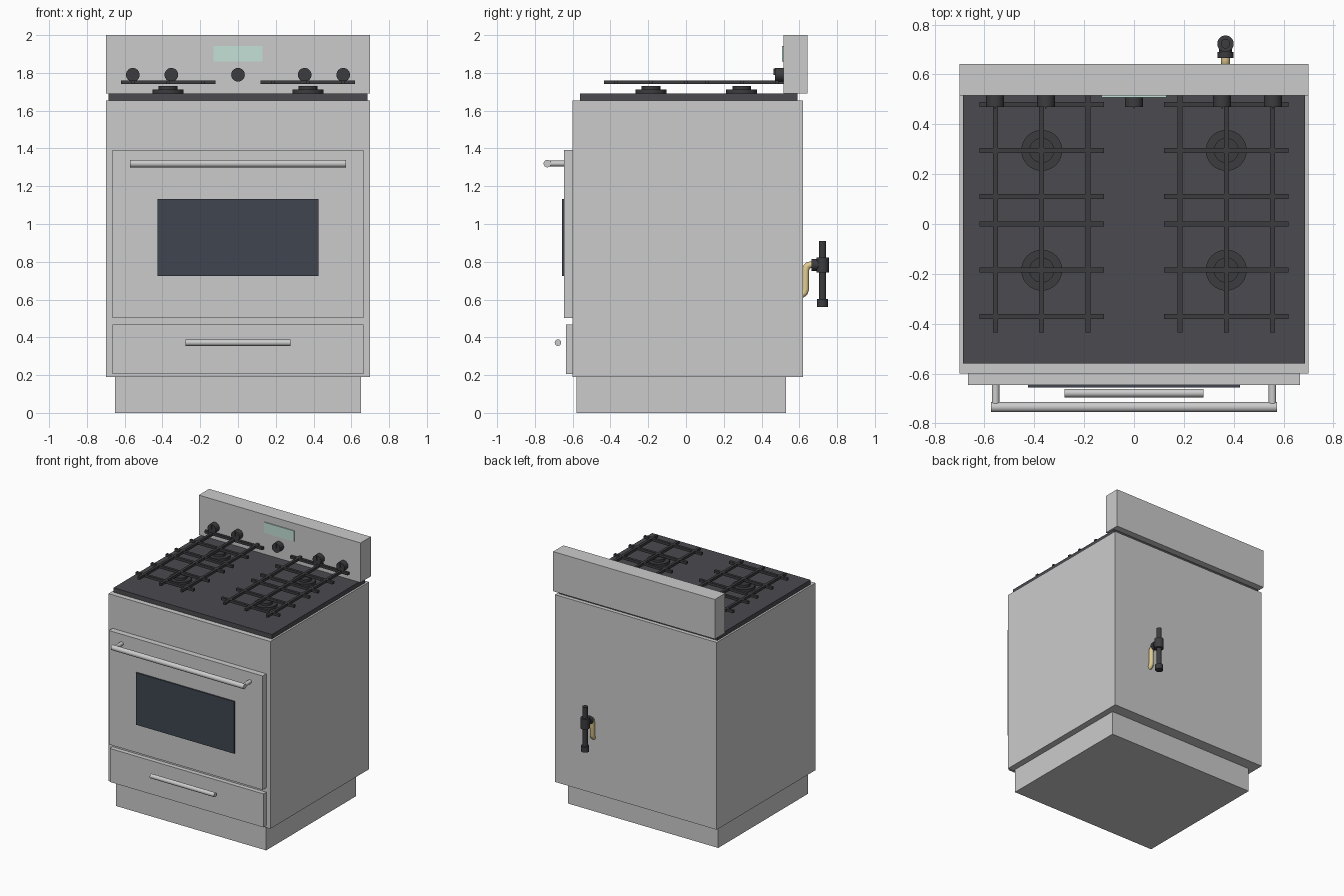
import bpy, math
from mathutils import Vector

if "Cube" in bpy.data.objects:
    bpy.data.objects.remove(bpy.data.objects["Cube"])


def mat(name, rgb):
    m = bpy.data.materials.new(name)
    m.diffuse_color = (*rgb, 1)
    m.use_nodes = True
    m.node_tree.nodes["Principled BSDF"].inputs["Base Color"].default_value = m.diffuse_color
    return m


ENAMEL = mat("dark_enamel", (0.07, 0.07, 0.08))
IRON = mat("cast_iron", (0.045, 0.045, 0.05))
GLASS = mat("smoked_glass", (0.05, 0.06, 0.08))
SCREEN = mat("pale_screen", (0.55, 0.75, 0.68))
BRASS = mat("brass", (0.75, 0.6, 0.28))


def finish(name, material):
    ob = bpy.context.object
    ob.name = name
    if material:
        ob.data.materials.append(material)
    return ob


def box(name, x, y, z, material=None):
    """Box from (min, max) ranges."""
    bpy.ops.mesh.primitive_cube_add(size=1, location=[(a + b) / 2 for a, b in (x, y, z)])
    ob = finish(name, material)
    ob.scale = [b - a for a, b in (x, y, z)]
    bpy.ops.object.transform_apply(location=False, rotation=False, scale=True)
    return ob


def rod(name, a, b, r, material=None, sides=32):
    """Cylinder between two points."""
    a, b = Vector(a), Vector(b)
    bpy.ops.mesh.primitive_cylinder_add(vertices=sides, radius=r, depth=(b - a).length,
                                        location=(a + b) / 2)
    ob = finish(name, material)
    ob.rotation_euler = (b - a).to_track_quat('Z', 'Y').to_euler()
    bpy.ops.object.shade_smooth_by_angle(angle=math.radians(35))
    return ob


# Cabinet
box("plinth", (-0.65, 0.65), (-0.58, 0.53), (0, 0.19))
box("body", (-0.70, 0.70), (-0.60, 0.62), (0.19, 1.655))
box("cooktop", (-0.685, 0.685), (-0.56, 0.59), (1.655, 1.69), ENAMEL)
box("control_panel", (-0.70, 0.70), (0.515, 0.642), (1.69, 2.0))
box("display", (-0.13, 0.13), (0.508, 0.52), (1.86, 1.943), SCREEN)

# Oven door and drawer
box("oven_door", (-0.665, 0.665), (-0.645, -0.60), (0.502, 1.393))
box("door_window", (-0.425, 0.425), (-0.656, -0.64), (0.725, 1.132), GLASS)
box("drawer", (-0.665, 0.665), (-0.635, -0.60), (0.205, 0.467))
rod("door_handle", (-0.573, -0.734, 1.32), (0.573, -0.734, 1.32), 0.02)
for s in (-1, 1):
    rod("door_handle_post", (s * 0.555, -0.734, 1.32), (s * 0.555, -0.64, 1.32), 0.015)
rod("drawer_handle", (-0.278, -0.678, 0.372), (0.278, -0.678, 0.372), 0.017)

# Control knobs with pointer ridge
for x in (-0.557, -0.353, 0, 0.353, 0.557):
    rod("knob", (x, 0.47, 1.79), (x, 0.52, 1.79), 0.036, IRON)
    box("knob_pointer", (x - 0.003, x + 0.003), (0.464, 0.475), (1.79, 1.824), IRON)

# Burners, each under a three-by-three grate
for cx in (-0.37, 0.37):
    for cy in (-0.185, 0.295):
        rod("burner_base", (cx, cy, 1.685), (cx, cy, 1.711), 0.082, IRON, 40)
        rod("burner_cap", (cx, cy, 1.711), (cx, cy, 1.73), 0.05, IRON, 40)
        for d in (-0.185, 0, 0.185):
            box("grate_cross_bar", (cx - 0.25, cx + 0.25), (cy + d - 0.01, cy + d + 0.01),
                (1.741, 1.761), IRON)
            box("grate_long_bar", (cx + d - 0.01, cx + d + 0.01), (cy - 0.25, cy + 0.25),
                (1.741, 1.761), IRON)

# Gas connection on the back
gx, gy = 0.367, 0.723
rod("gas_pipe", (gx, gy, 0.57), (gx, gy, 0.91), 0.019, IRON)
rod("gas_pipe_cap", (gx, gy, 0.56), (gx, gy, 0.602), 0.029, IRON)
rod("gas_tee", (gx, gy, 0.742), (gx, gy, 0.822), 0.033, IRON)
rod("gas_tee_branch", (gx, 0.68, 0.784), (gx, gy, 0.784), 0.027, IRON)
rod("gas_tee_collar", (gx, 0.665, 0.784), (gx, 0.69, 0.784), 0.032, IRON)

# Brass supply tube, bent from the cabinet up into the tee
cu = bpy.data.curves.new("supply_tube", 'CURVE')
cu.dimensions = '3D'
cu.bevel_depth = 0.018
cu.bevel_resolution = 4
cu.use_fill_caps = True
sp = cu.splines.new('POLY')
path = [(0.605, 0.625), (0.617, 0.628), (0.628, 0.637), (0.634, 0.655), (0.634, 0.755),
        (0.638, 0.772), (0.647, 0.781), (0.66, 0.784), (0.68, 0.784)]
sp.points.add(len(path) - 1)
for p, (y, z) in zip(sp.points, path):
    p.co = (gx, y, z, 1)
sp.use_smooth = True
tube = bpy.data.objects.new("supply_tube", cu)
bpy.context.collection.objects.link(tube)
cu.materials.append(BRASS)
